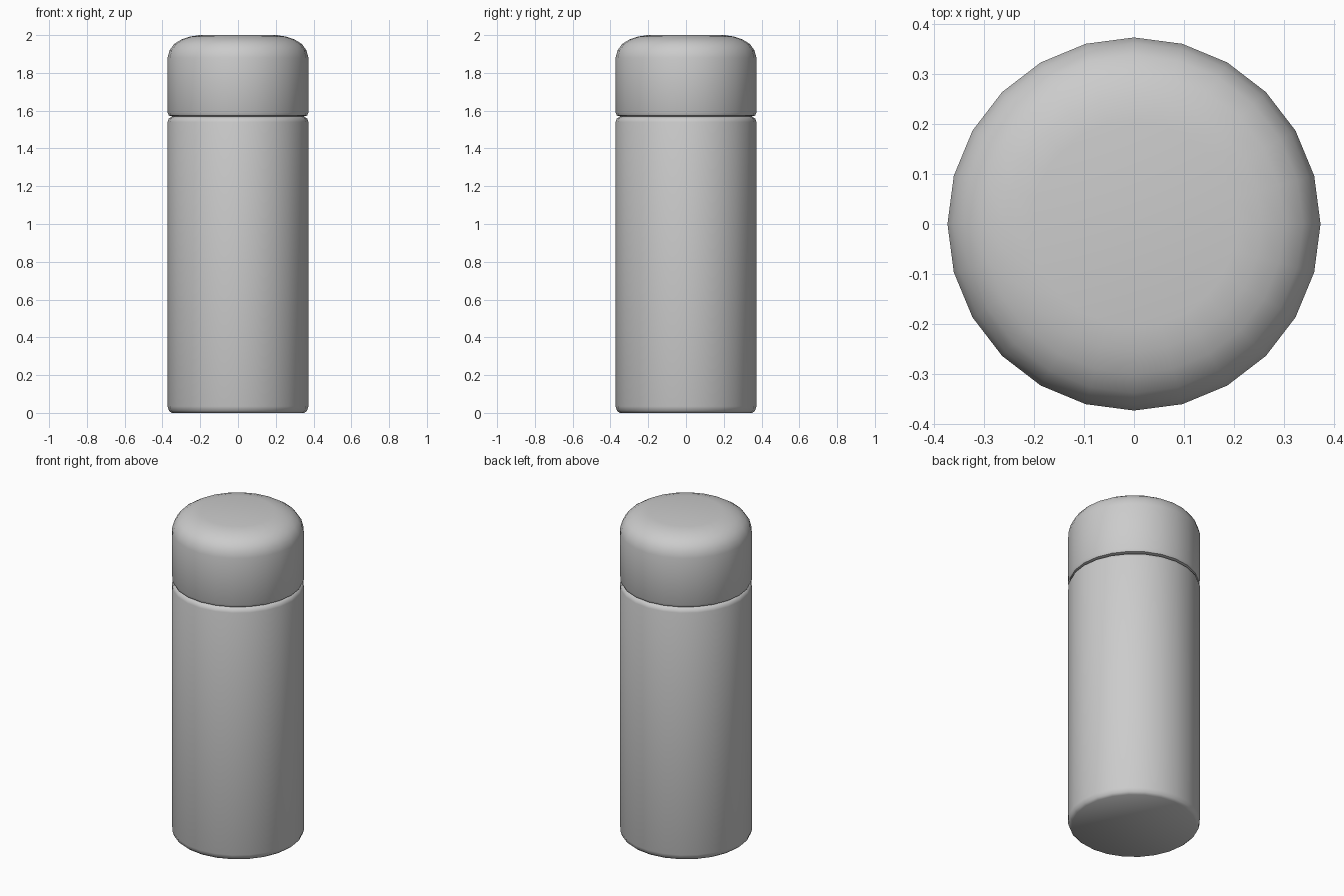
import bpy, bmesh
from math import radians, tau, cos, sin

if "Cube" in bpy.data.objects:
    bpy.data.objects.remove(bpy.data.objects["Cube"])

SIDES = 24


def lathe(name, profile):
    """Revolve (radius, z) points, listed bottom to top, into a capped solid."""
    bm = bmesh.new()
    rings = [[bm.verts.new((r * cos(tau * i / SIDES), r * sin(tau * i / SIDES), z))
              for i in range(SIDES)] for r, z in profile]
    for lower, upper in zip(rings, rings[1:]):
        for i in range(SIDES):
            j = (i + 1) % SIDES
            bm.faces.new((lower[i], lower[j], upper[j], upper[i]))
    bm.faces.new(rings[0][::-1])
    bm.faces.new(rings[-1])
    mesh = bpy.data.meshes.new(name)
    bm.to_mesh(mesh)
    bm.free()
    obj = bpy.data.objects.new(name, mesh)
    bpy.context.collection.objects.link(obj)
    bpy.context.view_layer.objects.active = obj
    obj.select_set(True)
    bpy.ops.object.shade_smooth_by_angle(angle=radians(50))
    obj.select_set(False)
    return obj


# Flask body with small rounded rims
lathe("flask_body", [(0.352, 0.0), (0.366, 0.012), (0.373, 0.035),
                     (0.373, 1.54), (0.367, 1.558), (0.35, 1.568)])

# Domed lid with a flat top, meeting the body in a thin groove
lathe("lid", [(0.35, 1.57), (0.366, 1.574), (0.373, 1.59), (0.373, 1.88),
              (0.362, 1.92), (0.338, 1.953), (0.30, 1.977),
              (0.255, 1.992), (0.205, 2.0)])
